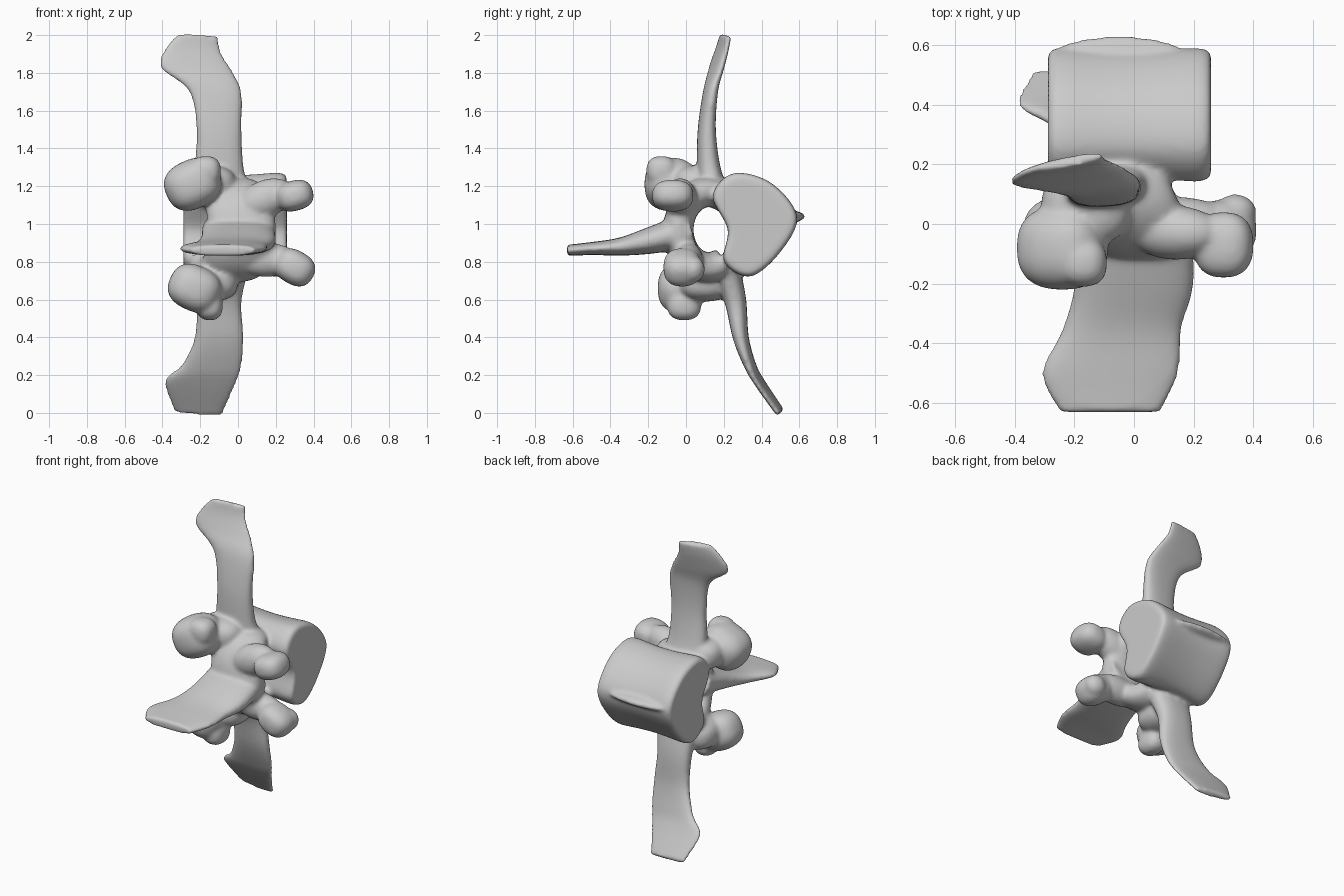
import bpy, bmesh, math
from mathutils import Vector, Matrix, Euler

old = bpy.data.objects.get("Cube")
if old:
    bpy.data.objects.remove(old, do_unlink=True)

bm = bmesh.new()


def power(value, exponent):
    """Power that keeps the sign, used to square off round shapes."""
    return math.copysign(abs(value) ** exponent, value)


def spline(points, steps, closed=False):
    """Smooth curve through tuples of any length."""
    pts = [Vector(p) for p in points]
    n = len(pts)
    pick = (lambda i: pts[i % n]) if closed else (lambda i: pts[max(0, min(n - 1, i))])
    out = []
    for i in range(n if closed else n - 1):
        before, start, end, after = (pick(i + k) for k in (-1, 0, 1, 2))
        leave, arrive = (end - before) / 2, (after - start) / 2
        for s in range(steps):
            t = s / steps
            ease = t * t * (3 - 2 * t)
            out.append(start.lerp(end, ease) + leave * t * (1 - t) ** 2 - arrive * t * t * (1 - t))
    return out if closed else out + [pts[-1]]


def skin(rings):
    """Join rings of points into a closed solid."""
    rows = [[bm.verts.new(p) for p in ring] for ring in rings]
    n = len(rows[0])
    for lower, upper in zip(rows, rows[1:]):
        for i in range(n):
            j = (i + 1) % n
            bm.faces.new((lower[i], lower[j], upper[j], upper[i]))
    bm.faces.new(rows[0][::-1])
    bm.faces.new(rows[-1])


def blade(sections, root, tip, lean=0, sides=28):
    """Bar through x, y, z, half width; thins from root to tip and leans towards the tip."""
    path = spline(sections, 6)
    last = len(path) - 1
    rings = []
    for i, section in enumerate(path):
        along = path[min(i + 1, last)] - path[max(i - 1, 0)]
        normal = Vector((0, along[2], -along[1])).normalized()
        part = i / last
        thick = tip + (root - tip) * (1 - part) ** 2
        ring = []
        for k in range(sides):
            angle = math.tau * k / sides
            across = section[3] * power(math.cos(angle), 0.8)
            depth = thick * power(math.sin(angle), 0.8) + lean * part * across
            ring.append(section.xyz + Vector((across, 0, 0)) + normal * depth)
        rings.append(ring)
    skin(rings)


def blob(centre, radii, turn=0, square=1):
    """Ellipsoid turned about y in degrees; a square below one makes it boxier."""
    ball = bmesh.ops.create_icosphere(bm, subdivisions=4, radius=1)["verts"]
    spin = Matrix.Rotation(math.radians(turn), 3, "Y")
    for vert in ball:
        shaped = Vector([power(c, square) * r for c, r in zip(vert.co, radii)])
        vert.co = spin @ shaped + Vector(centre)


# Kidney-shaped main body with a pinched waist and rounded rims
outline = spline([(0.25, 1.27), (0.45, 1.22), (0.59, 1.04), (0.5, 0.85), (0.34, 0.72),
                  (0.2, 0.8), (0.22, 0.97), (0.14, 1.15)], 8, closed=True)
middle = Vector((0.37, 1))
rings = []
for i in range(1, 30):
    angle = math.pi * i / 30
    reach = math.cos(angle)
    size = (0.95 + 0.15 * reach ** 2) * math.sin(angle) ** 0.1
    rings.append([(0.275 * reach - 0.015, *middle.lerp(p, size)) for p in outline])
skin(rings)

# Ridge along the far side of the body
blob((-0.05, 0.56, 1.04), (0.23, 0.07, 0.03))

# Upper side wing
blade([(-0.08, 0.15, 1.15, 0.15), (-0.1, 0.12, 1.3, 0.13), (-0.1, 0.11, 1.5, 0.12),
       (-0.12, 0.13, 1.7, 0.14), (-0.22, 0.16, 1.82, 0.19), (-0.24, 0.19, 1.92, 0.15),
       (-0.21, 0.21, 2, 0.11)], root=0.08, tip=0.02, lean=0.2)

# Lower side wing
blade([(-0.08, 0.2, 0.8, 0.15), (-0.1, 0.26, 0.6, 0.12), (-0.1, 0.29, 0.4, 0.13),
       (-0.14, 0.34, 0.25, 0.16), (-0.2, 0.39, 0.16, 0.19), (-0.21, 0.5, 0, 0.13)],
      root=0.08, tip=0.02, lean=0.1)

# Front spine blade
blade([(0, 0.03, 0.97, 0.19), (0, -0.2, 0.91, 0.2), (-0.04, -0.35, 0.88, 0.2),
       (-0.08, -0.5, 0.87, 0.23), (-0.08, -0.63, 0.86, 0.17)], root=0.1, tip=0.03)

# Arch wall curling around the central opening
arch = []
for degrees in range(-120, 121, 20):
    c, s = math.cos(math.radians(degrees)), math.sin(math.radians(degrees))
    arch.append((0.07 * c - 0.05, 0.12 - 0.16 * c, 0.97 + 0.2 * s, 0.18))
blade(arch, root=0.08, tip=0.08)

# Large joint lobes, with necks running back into the wing roots
blob((-0.24, -0.08, 1.21), (0.15, 0.14, 0.13), turn=-25, square=0.8)
blob((-0.17, -0.13, 1.28), (0.08, 0.08, 0.08), square=0.8)
blob((-0.16, 0.06, 1.21), (0.15, 0.13, 0.1), square=0.8)
blob((-0.23, -0.03, 0.66), (0.14, 0.12, 0.12), turn=25, square=0.8)
blob((-0.15, -0.01, 0.57), (0.07, 0.09, 0.08), square=0.8)
blob((-0.15, 0.1, 0.69), (0.15, 0.14, 0.1), square=0.8)

# Small joint knobs with flared necks
blob((0.3, -0.07, 1.15), (0.1, 0.11, 0.08), turn=-15, square=0.8)
blob((0.14, -0.03, 1.13), (0.16, 0.09, 0.1), turn=-25)
blob((0.3, -0.02, 0.77), (0.11, 0.1, 0.09), turn=30, square=0.8)
blob((0.34, 0.04, 0.76), (0.07, 0.06, 0.07))
blob((0.15, 0.01, 0.81), (0.17, 0.08, 0.09))

bmesh.ops.recalc_face_normals(bm, faces=bm.faces)
mesh = bpy.data.meshes.new("vertebra_bone")
bm.to_mesh(mesh)
bm.free()
bone = bpy.data.objects.new("vertebra_bone", mesh)
bpy.context.scene.collection.objects.link(bone)

# Fuse the parts into one smooth skin
fuse = bone.modifiers.new("fuse", "REMESH")
fuse.mode = "VOXEL"
fuse.voxel_size = 0.011
fuse.use_smooth_shade = True
soften = bone.modifiers.new("soften", "SMOOTH")
soften.factor = 0.5
soften.iterations = 12

# Bone grey
grey = bpy.data.materials.new("bone_grey")
grey.use_nodes = True
colour = (0.6, 0.6, 0.6, 1)
grey.diffuse_color = colour
grey.node_tree.nodes["Principled BSDF"].inputs["Base Color"].default_value = colour
mesh.materials.append(grey)
